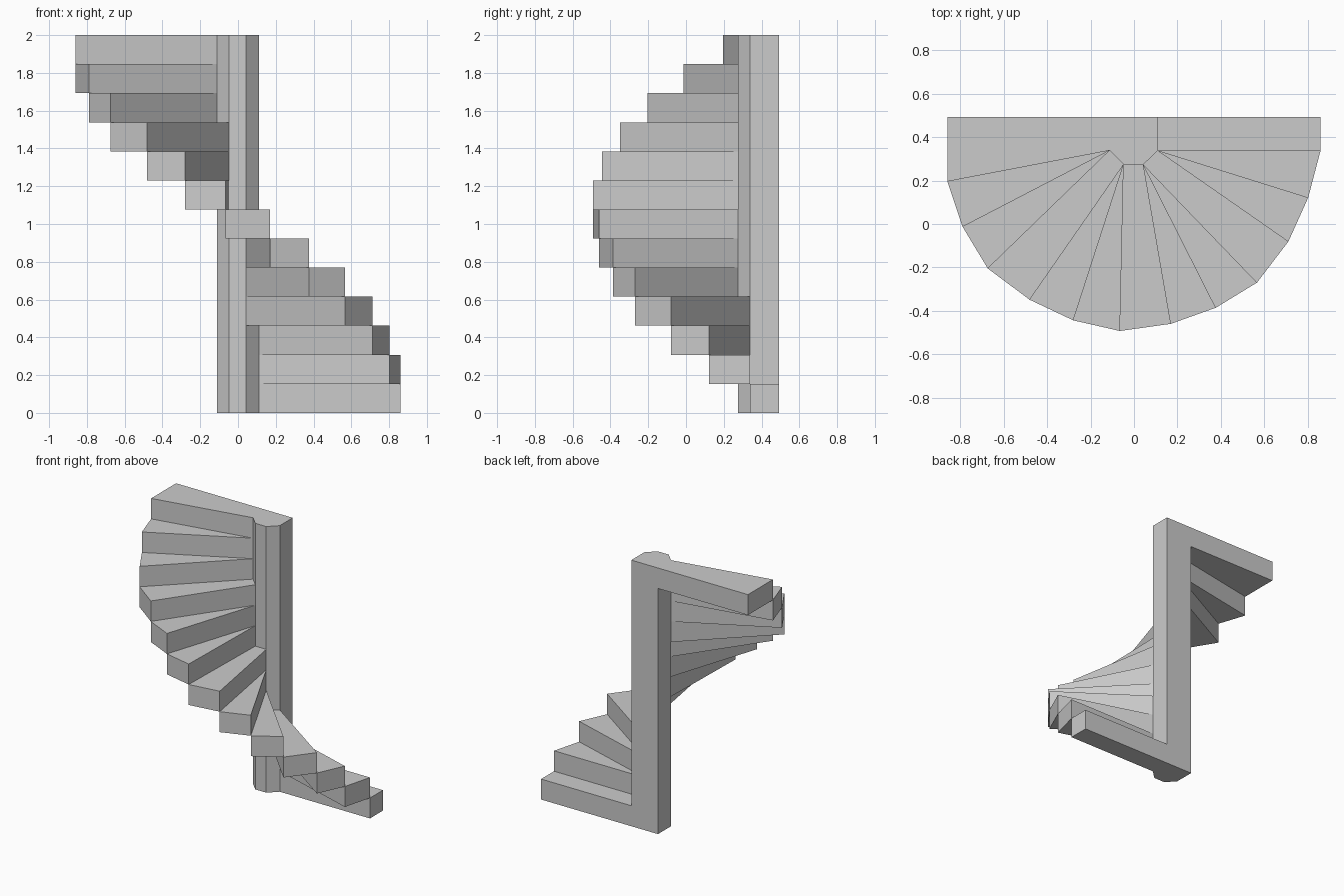
import bpy
import bmesh

if "Cube" in bpy.data.objects:
    bpy.data.objects.remove(bpy.data.objects["Cube"])

STEPS = 13
RISE = 2.0 / STEPS
BACK = 0.493

# Post corners: back right, right, front right, front left, left, back left
POST = [(0.11, BACK), (0.11, 0.339), (0.043, 0.274),
        (-0.048, 0.274), (-0.112, 0.339), (-0.112, BACK)]

# Outer end of each tread edge, sweeping from right to left
OUTER = [(0.86, BACK), (0.86, 0.339), (0.803, 0.122), (0.712, -0.08),
         (0.567, -0.27), (0.377, -0.386), (0.17, -0.46), (-0.065, -0.493),
         (-0.28, -0.444), (-0.481, -0.349), (-0.674, -0.205),
         (-0.79, -0.013), (-0.86, 0.196), (-0.86, BACK)]

# Post corner at which each tread edge ends
INNER = [0, 1, 1, 1, 2, 2, 2, 3, 3, 3, 4, 4, 4, 5]


def prism(name, outline, z0, z1):
    """Flat-faced solid extruded upward from a plan outline."""
    bm = bmesh.new()
    base = bm.faces.new([bm.verts.new((x, y, z0)) for x, y in outline])
    top = bmesh.ops.extrude_face_region(bm, geom=[base], use_keep_orig=True)
    verts = [g for g in top["geom"] if isinstance(g, bmesh.types.BMVert)]
    bmesh.ops.translate(bm, verts=verts, vec=(0, 0, z1 - z0))
    bmesh.ops.recalc_face_normals(bm, faces=bm.faces)
    mesh = bpy.data.meshes.new(name)
    bm.to_mesh(mesh)
    bm.free()
    obj = bpy.data.objects.new(name, mesh)
    bpy.context.collection.objects.link(obj)
    return obj


# Central post
prism("centre_post", POST, 0, 2)

# Winding steps: triangular where both edges share a post corner
for i in range(STEPS):
    outline = [OUTER[i], OUTER[i + 1], POST[INNER[i + 1]]]
    if INNER[i] != INNER[i + 1]:
        outline.append(POST[INNER[i]])
    prism(f"step_{i + 1:02d}", outline, i * RISE, (i + 1) * RISE)
